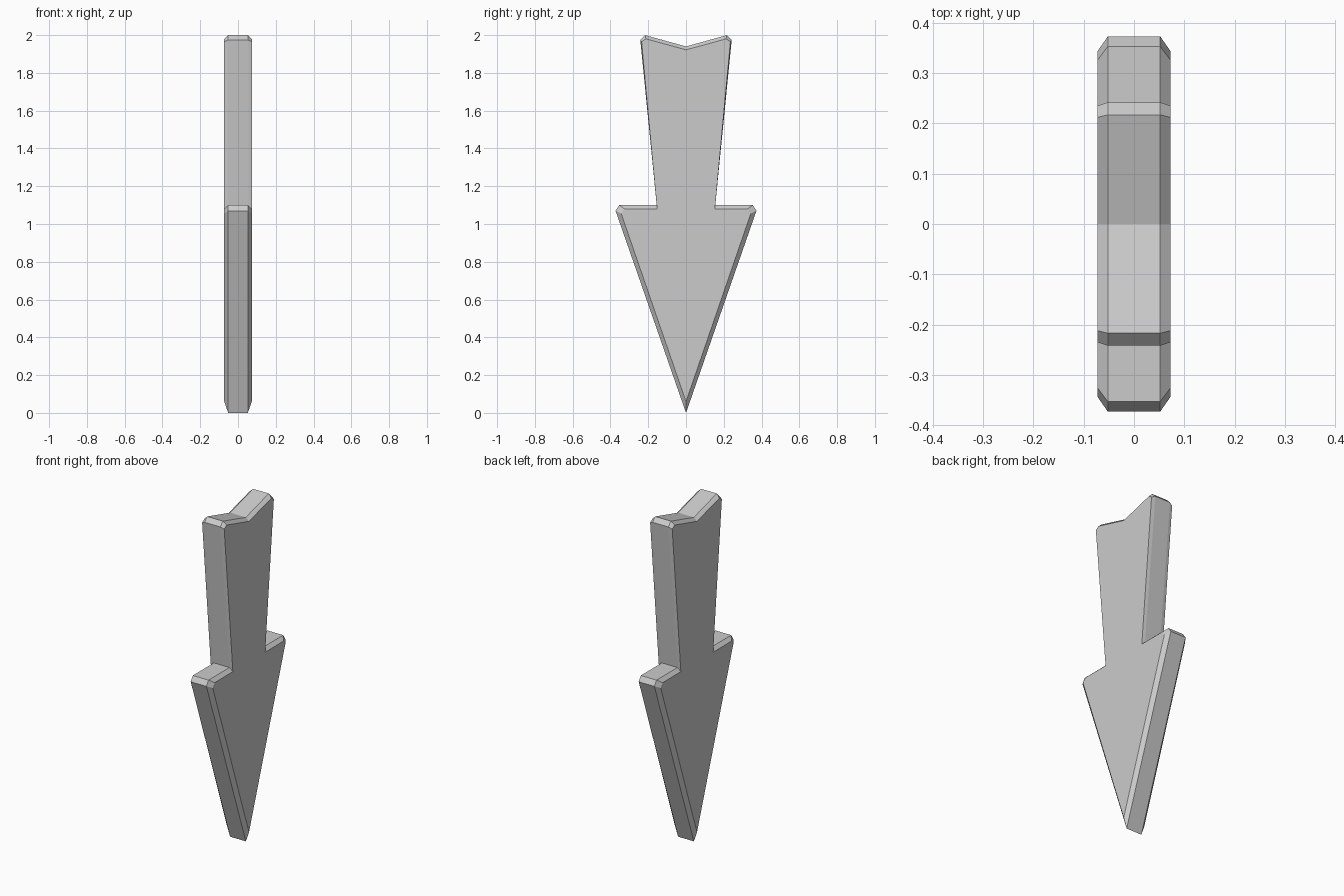
import bpy
import bmesh

cube = bpy.data.objects.get("Cube")
if cube:
    bpy.data.objects.remove(cube, do_unlink=True)

grey = bpy.data.materials.new("light_grey")
grey.use_nodes = True
colour = (0.6, 0.6, 0.6, 1.0)
grey.diffuse_color = colour
grey.node_tree.nodes["Principled BSDF"].inputs["Base Color"].default_value = colour

# Half outlines from tip to top notch, as (y, z): rim and bevelled flat face
RIM = [(0, 0), (0.373, 1.07), (0.353, 1.10), (0.155, 1.10),
       (0.242, 1.975), (0.217, 2.0), (0, 1.94)]
FACE = [(0, 0.06), (0.343, 1.055), (0.325, 1.08), (0.153, 1.08),
        (0.235, 1.965), (0.212, 1.98), (0, 1.922)]


def mirrored(half):
    """Close a half outline across the centre line."""
    return half + [(-y, z) for y, z in reversed(half[1:-1])]


def build_arrow(name, rim_x, face_x):
    bm = bmesh.new()
    layers = [(-face_x, FACE), (-rim_x, RIM), (rim_x, RIM), (face_x, FACE)]
    rings = [[bm.verts.new((x, y, z)) for y, z in mirrored(half)]
             for x, half in layers]
    # Bevel strips and rim
    for low, high in zip(rings, rings[1:]):
        for i in range(len(low)):
            j = (i + 1) % len(low)
            bm.faces.new((low[i], low[j], high[j], high[i]))
    # Flat faces
    bm.faces.new(list(reversed(rings[0])))
    bm.faces.new(rings[-1])
    bmesh.ops.recalc_face_normals(bm, faces=bm.faces)
    mesh = bpy.data.meshes.new(name)
    bm.to_mesh(mesh)
    bm.free()
    mesh.materials.append(grey)
    obj = bpy.data.objects.new(name, mesh)
    bpy.context.collection.objects.link(obj)
    return obj


build_arrow("down_arrow", 0.052, 0.073)
